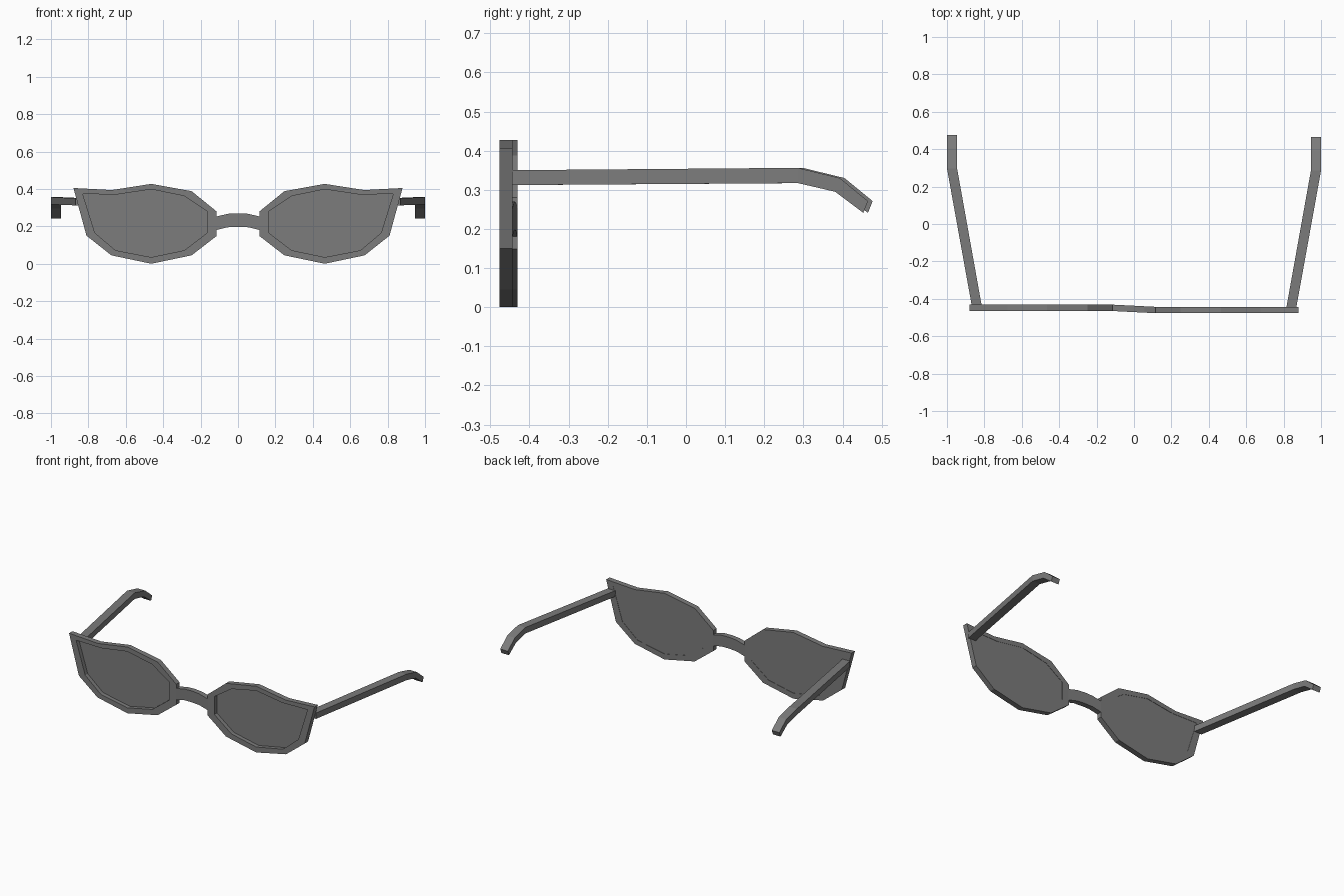
import bpy
import bmesh

if "Cube" in bpy.data.objects:
    bpy.data.objects.remove(bpy.data.objects["Cube"])

# One grey for everything
grey = bpy.data.materials.new("mid grey")
grey.use_nodes = True
grey.diffuse_color = (0.2, 0.2, 0.2, 1)
grey.node_tree.nodes["Principled BSDF"].inputs["Base Color"].default_value = (0.2, 0.2, 0.2, 1)

# Rim outlines (x, z), from the upper outer tip clockwise
OUTER = [(0.88, 0.405), (0.81, 0.15), (0.677, 0.045), (0.464, 0), (0.248, 0.045),
         (0.115, 0.148), (0.115, 0.28), (0.248, 0.388), (0.464, 0.427), (0.675, 0.394)]
INNER = [(0.83, 0.373), (0.765, 0.165), (0.655, 0.072), (0.464, 0.035), (0.287, 0.072),
         (0.165, 0.165), (0.165, 0.28), (0.287, 0.362), (0.464, 0.398), (0.65, 0.37)]
THICK = 0.034
FRONT = {1: -0.477, -1: -0.465}   # the two halves sit at slightly different depths


def loft(name, rings, closed=False):
    """Skin a row of equal vertex rings; cap the ends or close the loop."""
    bm = bmesh.new()
    rows = [[bm.verts.new(p) for p in ring] for ring in rings]
    n = len(rows[0])
    pairs = list(zip(rows, rows[1:] + rows[:1])) if closed else list(zip(rows, rows[1:]))
    for a, b in pairs:
        for i in range(n):
            j = (i + 1) % n
            bm.faces.new((a[i], a[j], b[j], b[i]))
    if not closed:
        bm.faces.new(rows[0])
        bm.faces.new(rows[-1])
    bmesh.ops.recalc_face_normals(bm, faces=bm.faces)
    mesh = bpy.data.meshes.new(name)
    bm.to_mesh(mesh)
    bm.free()
    mesh.materials.append(grey)
    obj = bpy.data.objects.new(name, mesh)
    bpy.context.collection.objects.link(obj)
    return obj


def outline(points, side, y):
    return [(side * x, y, z) for x, z in points]


for side, label in ((1, "left"), (-1, "right")):
    front = FRONT[side]
    back = front + THICK

    # Rim around the lens
    loft(label + "_rim", [outline(OUTER, side, front), outline(OUTER, side, back),
                          outline(INNER, side, back), outline(INNER, side, front)], closed=True)

    # Thin lens set just inside the back of the rim
    loft(label + "_lens", [outline(INNER, side, back - 0.008), outline(INNER, side, back - 0.002)])

    # Temple arm: inner x, outer x, then (y, z) of the top and bottom edges
    shift = front - FRONT[-1]
    stations = [(0.815, 0.868, (-0.433, 0.35), (-0.433, 0.312)),
                (0.946, 1.0, (0.298, 0.356), (0.298, 0.317)),
                (0.946, 1.0, (0.405, 0.33), (0.393, 0.295)),
                (0.946, 1.0, (0.477, 0.271), (0.465, 0.241))]
    loft(label + "_temple", [[(side * x, y + shift, z) for x, (y, z) in
                              ((a, top), (b, top), (b, low), (a, low))]
                             for a, b, top, low in stations])

# Arched bridge, slanting between the two depths
bridge = []
for x, low, high in ((-0.118, 0.18, 0.252), (-0.055, 0.195, 0.267), (0, 0.197, 0.27),
                     (0.055, 0.195, 0.267), (0.118, 0.18, 0.252)):
    y = (FRONT[1] + FRONT[-1]) / 2 + x / 0.236 * (FRONT[1] - FRONT[-1])
    bridge.append([(x, y, low), (x, y + THICK, low), (x, y + THICK, high), (x, y, high)])
loft("bridge", bridge)
